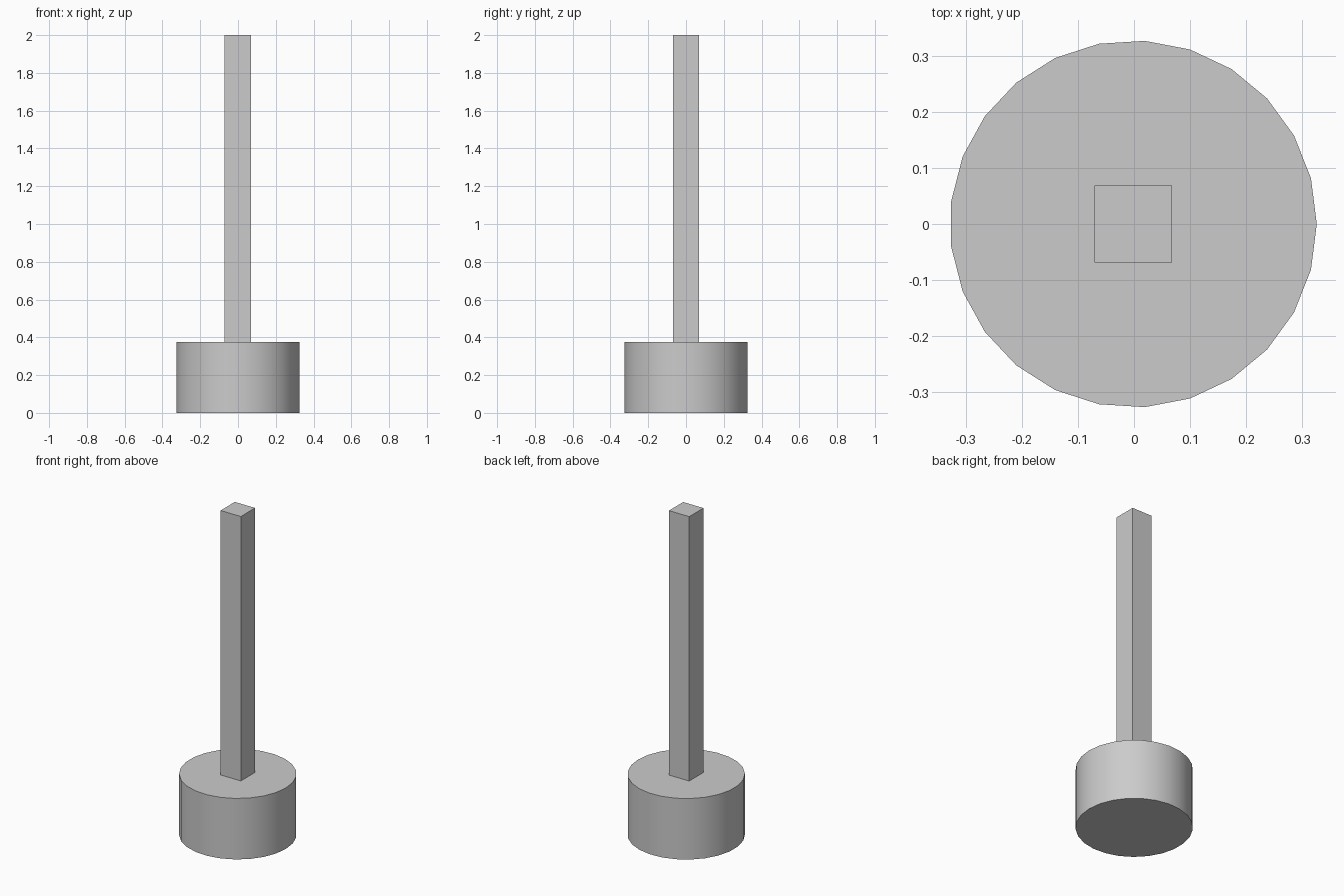
import bpy
import math

cube = bpy.data.objects.get("Cube")
if cube:
    bpy.data.objects.remove(cube, do_unlink=True)

# Single grey finish
grey = bpy.data.materials.new("plain_grey")
grey.use_nodes = True
colour = (0.6, 0.6, 0.6, 1.0)
grey.diffuse_color = colour
grey.node_tree.nodes["Principled BSDF"].inputs["Base Color"].default_value = colour

SIDES = 25
RADIUS = 0.327
BASE_HEIGHT = 0.375
POST_WIDTH = 0.138
TOP = 2.0
# An odd-sided drum is centred by its bounds, so its axis sits slightly off zero
AXIS_X = -RADIUS * (1 - math.cos(math.pi / SIDES)) / 2


def finish(name):
    obj = bpy.context.object
    obj.name = name
    obj.data.name = name
    obj.data.materials.append(grey)
    return obj


# Round drum base, first corner turned to +x
bpy.ops.mesh.primitive_cylinder_add(
    vertices=SIDES, radius=RADIUS, depth=BASE_HEIGHT,
    location=(AXIS_X, 0, BASE_HEIGHT / 2), rotation=(0, 0, -math.pi / 2))
finish("drum_base")
bpy.ops.object.transform_apply(location=False, rotation=True, scale=False)
bpy.ops.object.shade_smooth_by_angle(angle=math.radians(30))

# Square post standing on the base
post_height = TOP - BASE_HEIGHT
bpy.ops.mesh.primitive_cube_add(size=1, location=(AXIS_X, 0, BASE_HEIGHT + post_height / 2))
finish("square_post").scale = (POST_WIDTH, POST_WIDTH, post_height)
bpy.ops.object.transform_apply(location=False, rotation=False, scale=True)
